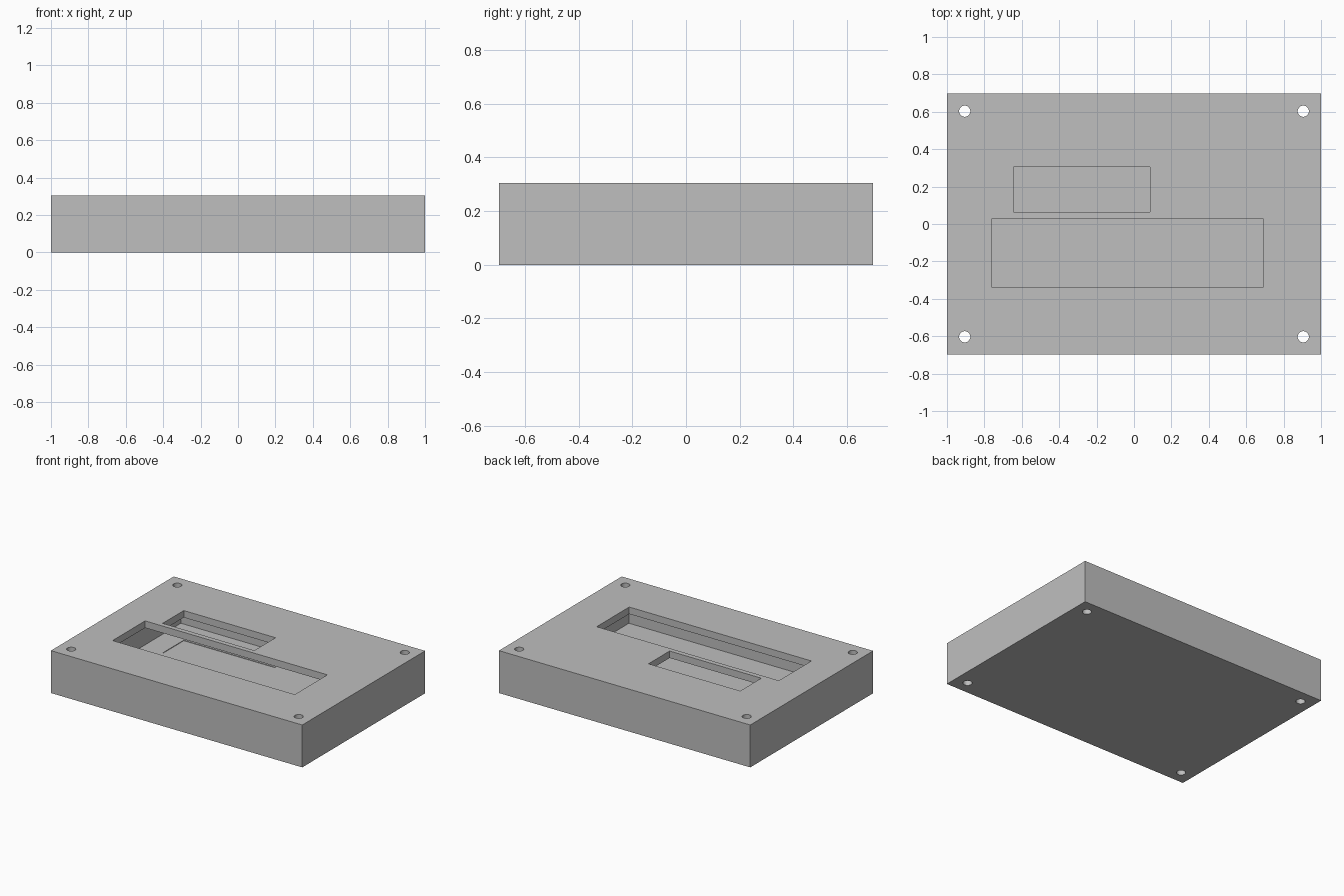
import bpy
import bmesh
from mathutils import Matrix, Vector

if "Cube" in bpy.data.objects:
    bpy.data.objects.remove(bpy.data.objects["Cube"])

HALF_X, HALF_Y, HEIGHT = 1.0, 0.698, 0.305
WALL, LID, FLOOR = 0.19, 0.05, 0.092

grey = bpy.data.materials.new("plain_grey")
grey.use_nodes = True
colour = (0.52, 0.52, 0.52, 1)
grey.diffuse_color = colour
grey.node_tree.nodes["Principled BSDF"].inputs["Base Color"].default_value = colour


def add_object(name, bm):
    mesh = bpy.data.meshes.new(name)
    bm.to_mesh(mesh)
    bm.free()
    mesh.materials.append(grey)
    obj = bpy.data.objects.new(name, mesh)
    bpy.context.collection.objects.link(obj)
    return obj


def box(name, low, high):
    low, high = Vector(low), Vector(high)
    bm = bmesh.new()
    place = Matrix.Translation((low + high) / 2) @ Matrix.Diagonal((*(high - low), 1))
    bmesh.ops.create_cube(bm, size=1, matrix=place)
    return add_object(name, bm)


def cylinder(name, x, y, radius):
    bm = bmesh.new()
    bmesh.ops.create_cone(bm, cap_ends=True, segments=32, radius1=radius, radius2=radius,
                          depth=1, matrix=Matrix.Translation((x, y, HEIGHT / 2)))
    return add_object(name, bm)


def cut(target, cutter):
    cutter.hide_render = True
    mod = target.modifiers.new("cut", "BOOLEAN")
    mod.operation = "DIFFERENCE"
    mod.solver = "EXACT"
    mod.object = cutter
    bpy.context.view_layer.objects.active = target
    bpy.ops.object.modifier_apply(modifier=mod.name)
    bpy.data.objects.remove(cutter)


# Closed case body with a hollow inside
case = box("case_body", (-HALF_X, -HALF_Y, 0), (HALF_X, HALF_Y, HEIGHT))
inner_x, inner_y = HALF_X - WALL, HALF_Y - WALL
cut(case, box("cavity", (-inner_x, -inner_y, FLOOR), (inner_x, inner_y, HEIGHT - LID)))

# Two windows through the lid, lightly marking the floor below
mark = FLOOR - 0.004
cut(case, box("large_window", (-0.76, -0.34, mark), (0.69, 0.03, HEIGHT + 0.1)))
cut(case, box("small_window", (-0.645, 0.065, mark), (0.085, 0.305, HEIGHT + 0.1)))

# Screw holes through the four corners
for sx in (-1, 1):
    for sy in (-1, 1):
        cut(case, cylinder("screw_hole", sx * 0.905, sy * 0.603, 0.03))

# Flat faces, with smooth hole walls
bpy.ops.object.select_all(action="DESELECT")
case.select_set(True)
bpy.context.view_layer.objects.active = case
bpy.ops.object.shade_smooth_by_angle()
